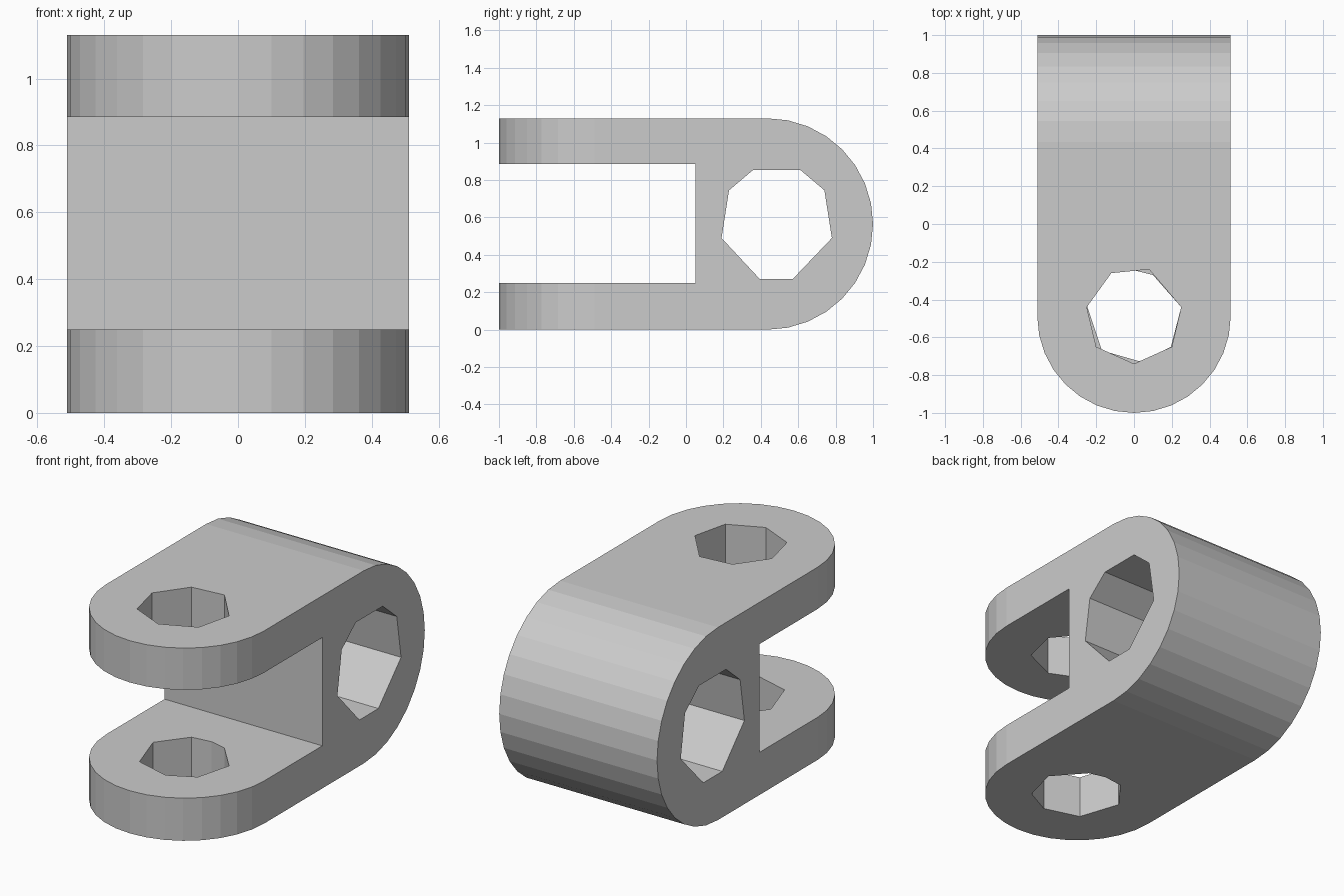
import bpy, bmesh
from math import sin, cos, pi, radians

if "Cube" in bpy.data.objects:
    bpy.data.objects.remove(bpy.data.objects["Cube"])

HALF_W, HEIGHT = 0.512, 1.13
R = HEIGHT / 2


def prism(name, pts, axis, lo, hi):
    """Extrude a 2D outline: (y, z) points along x, or (x, y) points along z."""
    bm = bmesh.new()
    to3d = (lambda a, b: (lo, a, b)) if axis == 'X' else (lambda a, b: (a, b, lo))
    face = bm.faces.new([bm.verts.new(to3d(a, b)) for a, b in pts])
    new = bmesh.ops.extrude_face_region(bm, geom=[face])['geom']
    move = (hi - lo, 0, 0) if axis == 'X' else (0, 0, hi - lo)
    bmesh.ops.translate(bm, vec=move, verts=[v for v in new if isinstance(v, bmesh.types.BMVert)])
    bmesh.ops.recalc_face_normals(bm, faces=bm.faces)
    mesh = bpy.data.meshes.new(name)
    bm.to_mesh(mesh)
    bm.free()
    obj = bpy.data.objects.new(name, mesh)
    bpy.context.collection.objects.link(obj)
    return obj


def arc(cx, cy, r, start, end, n=16):
    angles = [radians(start + (end - start) * i / n) for i in range(n + 1)]
    return [(cx + r * cos(a), cy + r * sin(a)) for a in angles]


def boolean(target, cutter, operation):
    mod = target.modifiers.new(operation, 'BOOLEAN')
    mod.object, mod.operation, mod.solver = cutter, operation, 'EXACT'
    bpy.context.view_layer.objects.active = target
    bpy.ops.object.modifier_apply(modifier=mod.name)
    bpy.data.objects.remove(cutter)


# Fork body: side profile with rounded back and open slot at the front
side = [(-1.1, 0)] + arc(1 - R, R, R, -90, 90) + [
    (-1.1, HEIGHT), (-1.1, 0.885), (0.05, 0.885), (0.05, 0.25), (-1.1, 0.25)]
clevis = prism("clevis_fork", side, 'X', -0.6, 0.6)

# Rounded plan outline trims the width and the two fork tips
plan = arc(0, HALF_W - 1, HALF_W, 180, 360) + [(HALF_W, 1.1), (-HALF_W, 1.1)]
boolean(clevis, prism("plan_trim", plan, 'Z', -0.2, 1.4), 'INTERSECT')

# Cross hole through the solid end
cross = [(0.36, 0.855), (0.61, 0.855), (0.74, 0.745), (0.78, 0.49),
         (0.57, 0.27), (0.395, 0.27), (0.19, 0.49), (0.23, 0.745)]
boolean(clevis, prism("cross_hole", cross, 'X', -0.8, 0.8), 'DIFFERENCE')

# Pin holes in the upper and lower fork arms
upper = [(-0.12, -0.26), (0.08, -0.24), (0.25, -0.44), (0.2, -0.65),
         (0, -0.74), (-0.2, -0.65), (-0.25, -0.44)]
lower = [(-0.12, -0.26), (0, -0.245), (0.1, -0.27), (0.25, -0.44),
         (0.195, -0.65), (0.04, -0.73), (-0.17, -0.67), (-0.25, -0.43)]
for name, pts, lo, hi in (("upper_hole", upper, 0.6, 1.4), ("lower_hole", lower, -0.2, 0.5)):
    boolean(clevis, prism(name, pts, 'Z', lo, hi), 'DIFFERENCE')
